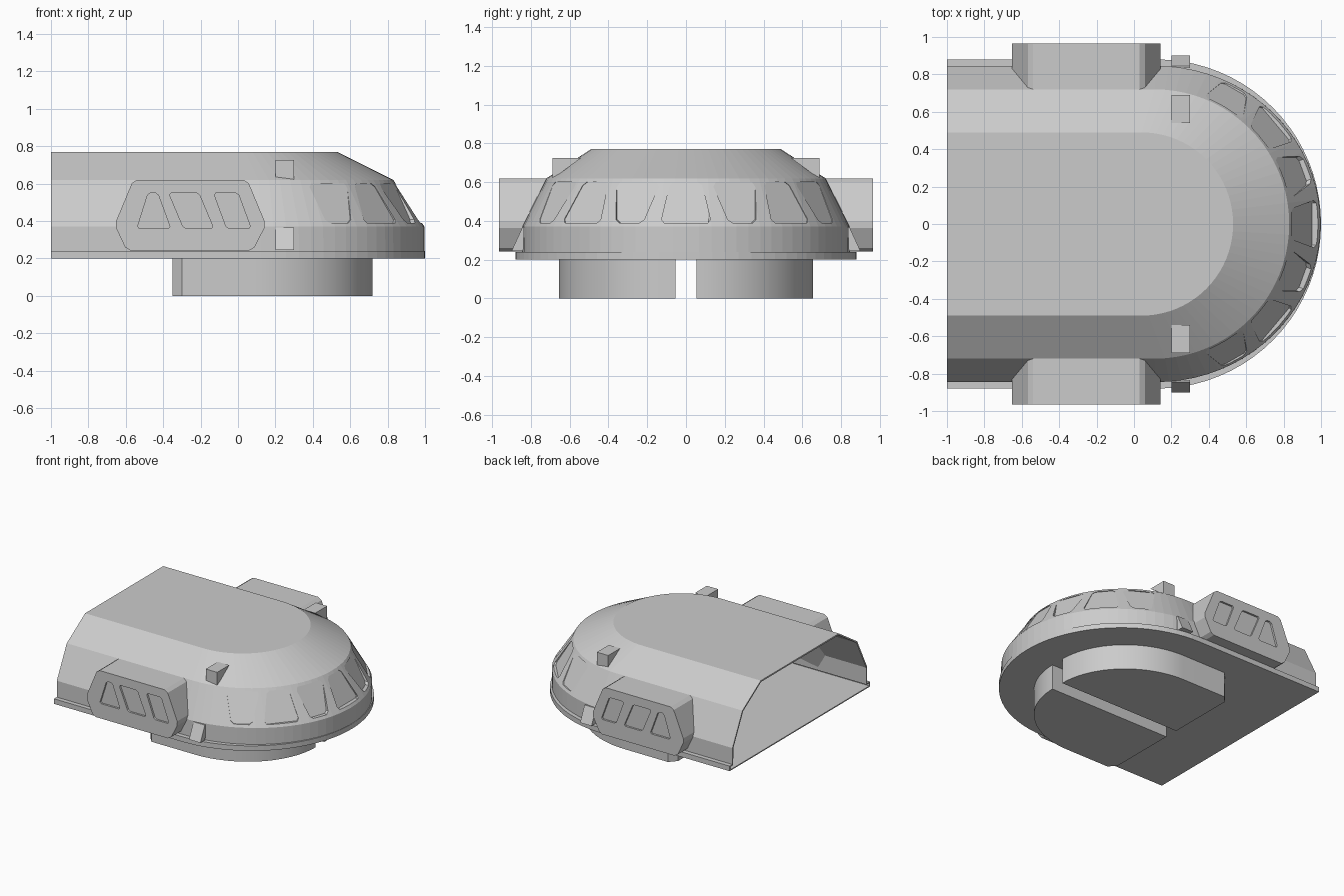
import bpy, bmesh
from math import sin, cos, pi, radians
from mathutils import Vector

if "Cube" in bpy.data.objects:
    bpy.data.objects.remove(bpy.data.objects["Cube"])


def make(name, bm):
    bmesh.ops.recalc_face_normals(bm, faces=bm.faces)
    me = bpy.data.meshes.new(name)
    bm.to_mesh(me)
    bm.free()
    ob = bpy.data.objects.new(name, me)
    bpy.context.collection.objects.link(ob)
    return ob


def loft(bm, rings):
    """Skin closed rings of equal length and cap both ends."""
    vs = [[bm.verts.new(p) for p in r] for r in rings]
    n = len(vs[0])
    for a, b in zip(vs, vs[1:]):
        for i in range(n):
            j = (i + 1) % n
            bm.faces.new((a[i], a[j], b[j], b[i]))
    bm.faces.new(vs[0])
    bm.faces.new(vs[-1])


def prism(name, rings):
    bm = bmesh.new()
    loft(bm, rings)
    return make(name, bm)


def carve(ob, bm_cut):
    """Subtract the cutter mesh from ob and keep the result."""
    cutter = make("cutter", bm_cut)
    cutter.hide_render = True
    mod = ob.modifiers.new("carve", 'BOOLEAN')
    mod.object, mod.operation, mod.solver = cutter, 'DIFFERENCE', 'EXACT'
    dg = bpy.context.evaluated_depsgraph_get()
    me = bpy.data.meshes.new_from_object(ob.evaluated_get(dg))
    ob.modifiers.clear()
    ob.data = me
    bpy.data.objects.remove(cutter)


def clip_corners(pts, d=.02):
    """Cut every corner of a polygon by distance d."""
    out = []
    for i, p in enumerate(pts):
        p = Vector(p)
        for q in (Vector(pts[i - 1]), Vector(pts[(i + 1) % len(pts)])):
            out.append(p + (q - p).normalized() * d)
    return out


def hull_y(z):
    """Half width of the hull wall at height z."""
    return .845 - max(0, z - .37) * .5


# Hull: straight back, rounded nose, stacked outlines (half width, nose radius, centre x, z)
def outline(ry, rx, cx, z, n=40):
    arc = [(cx + rx * cos(a), ry * sin(a), z)
           for a in (-pi / 2 + pi * i / n for i in range(n + 1))]
    return [(-1, -ry, z)] + arc + [(-1, ry, z)]


hull = prism("hull", [outline(*s) for s in (
    (.88, .88, .12, .20), (.88, .88, .12, .24), (.845, .878, .12, .24),
    (.845, .877, .12, .37), (.72, .72, .11, .62), (.49, .49, .04, .77))])

# Window recesses around the nose, alternating wide-bottom and wide-top
bm = bmesh.new()
for k in range(-3, 4):
    a = radians(20 * k)
    u, t = Vector((cos(a), sin(a), 0)), Vector((-sin(a), cos(a), 0))
    wb, wt = (.13, .08) if k % 2 == 0 else (.075, .12)
    shape = clip_corners([(-wb, .39), (wb, .39), (wt, .60), (-wt, .60)], .018)
    loft(bm, [[Vector((.12, 0, z)) + t * s + u * (.832 - (z - .39) * .55 + out)
               for s, z in shape] for out in (0, .25)])
carve(hull, bm)

# Open the back of the hull and give the shell a thin wall
bm = bmesh.new()
bm.from_mesh(hull.data)
back = [f for f in bm.faces if all(v.co.x < -.999 for v in f.verts)]
bmesh.ops.delete(bm, geom=back, context='FACES')
bm.to_mesh(hull.data)
bm.free()
wall = hull.modifiers.new("wall", 'SOLIDIFY')
wall.thickness, wall.offset = .012, -1

for side, s in (("front", -1), ("rear", 1)):
    # Hexagonal side pod, its inner end following the hull slope
    hexa = clip_corners([(-.66, .38), (-.56, .62), (.05, .62),
                         (.15, .38), (.08, .242), (-.595, .242)])
    pod = prism(side + "_side_pod", [[(x, s * (hull_y(z) - .004), z) for x, z in hexa],
                                     [(x, s * .965, z) for x, z in hexa]])
    # Shallow slanted panels in the pod face: bottom left/right, top left/right
    bm = bmesh.new()
    for bl, br, tl, tr in ((-.54, -.36, -.48, -.43), (-.29, -.13, -.37, -.21),
                           (-.06, .07, -.13, 0)):
        quad = clip_corners([(bl, .36), (br, .36), (tr, .55), (tl, .55)], .012)
        loft(bm, [[(x, s * y, z) for x, z in quad] for y in (.95, 1.0)])
    carve(pod, bm)

    # Upper block and lower wedge beside the nose
    upper = [(.69, .725), (.54, .725), (.65, .645), (.69, .62)]
    lower = [(.90, .245), (.84, .245), (.835, .365), (.845, .365)]
    for part, sec in (("upper_block", upper), ("lower_wedge", lower)):
        prism(side + "_" + part, [[(x, s * y, z) for y, z in sec] for x in (.20, .30)])

    # Underside block with quarter-round nose
    foot = [(-.35, .055), (-.35, .60), (-.30, .655)]
    foot += [(.08 + .64 * sin(a), .055 + .60 * cos(a))
             for a in (pi / 2 * i / 24 for i in range(25))]
    ob = prism(side + "_underside_block", [[(x, s * y, z) for x, y in foot] for z in (0, .20)])
    bpy.context.view_layer.objects.active = ob
    ob.select_set(True)
    bpy.ops.object.shade_smooth_by_angle(angle=radians(30))
    ob.select_set(False)
